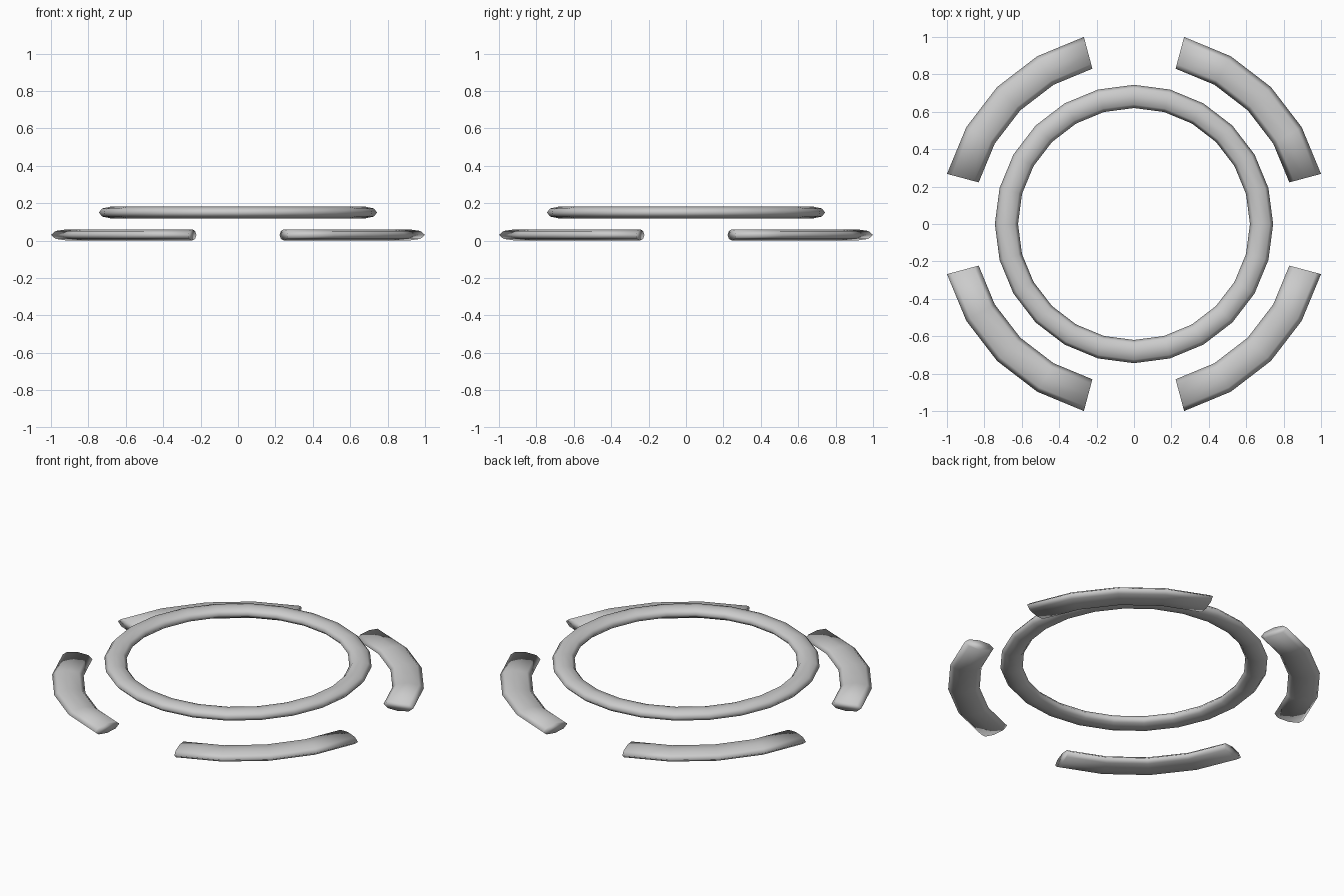
import bpy, bmesh
from math import sin, cos, pi, radians

if "Cube" in bpy.data.objects:
    bpy.data.objects.remove(bpy.data.objects["Cube"])

SIDES = 8  # cross-section sides


def swept_band(name, mid, half_w, half_h, z, start, sweep, steps):
    """Flattened oval section swept about z; closed when sweep is 360."""
    closed = sweep == 360
    bm = bmesh.new()
    rings = []
    for i in range(steps if closed else steps + 1):
        a = radians(start + sweep * i / steps)
        ring = []
        for j in range(SIDES):
            t = 2 * pi * j / SIDES
            r = mid + half_w * cos(t)
            ring.append(bm.verts.new((r * cos(a), r * sin(a), z + half_h * sin(t))))
        rings.append(ring)
    for i in range(steps):
        p, q = rings[i], rings[(i + 1) % len(rings)]
        for j in range(SIDES):
            k = (j + 1) % SIDES
            bm.faces.new((p[j], q[j], q[k], p[k]))
    if not closed:
        bm.faces.new(rings[0])
        bm.faces.new(rings[-1][::-1])
    bmesh.ops.recalc_face_normals(bm, faces=bm.faces)
    for f in bm.faces:
        f.smooth = True
    me = bpy.data.meshes.new(name)
    bm.to_mesh(me)
    bm.free()
    ob = bpy.data.objects.new(name, me)
    bpy.context.collection.objects.link(ob)
    return ob


# Raised inner ring
swept_band("inner_ring", 0.682, 0.062, 0.031, 0.15, 0, 360, 24)

# Four outer arc segments resting on the ground
for n in range(4):
    swept_band(f"outer_arc_{n + 1}", 0.9475, 0.0878, 0.03, 0.03, 15 + 90 * n, 60, 4)
